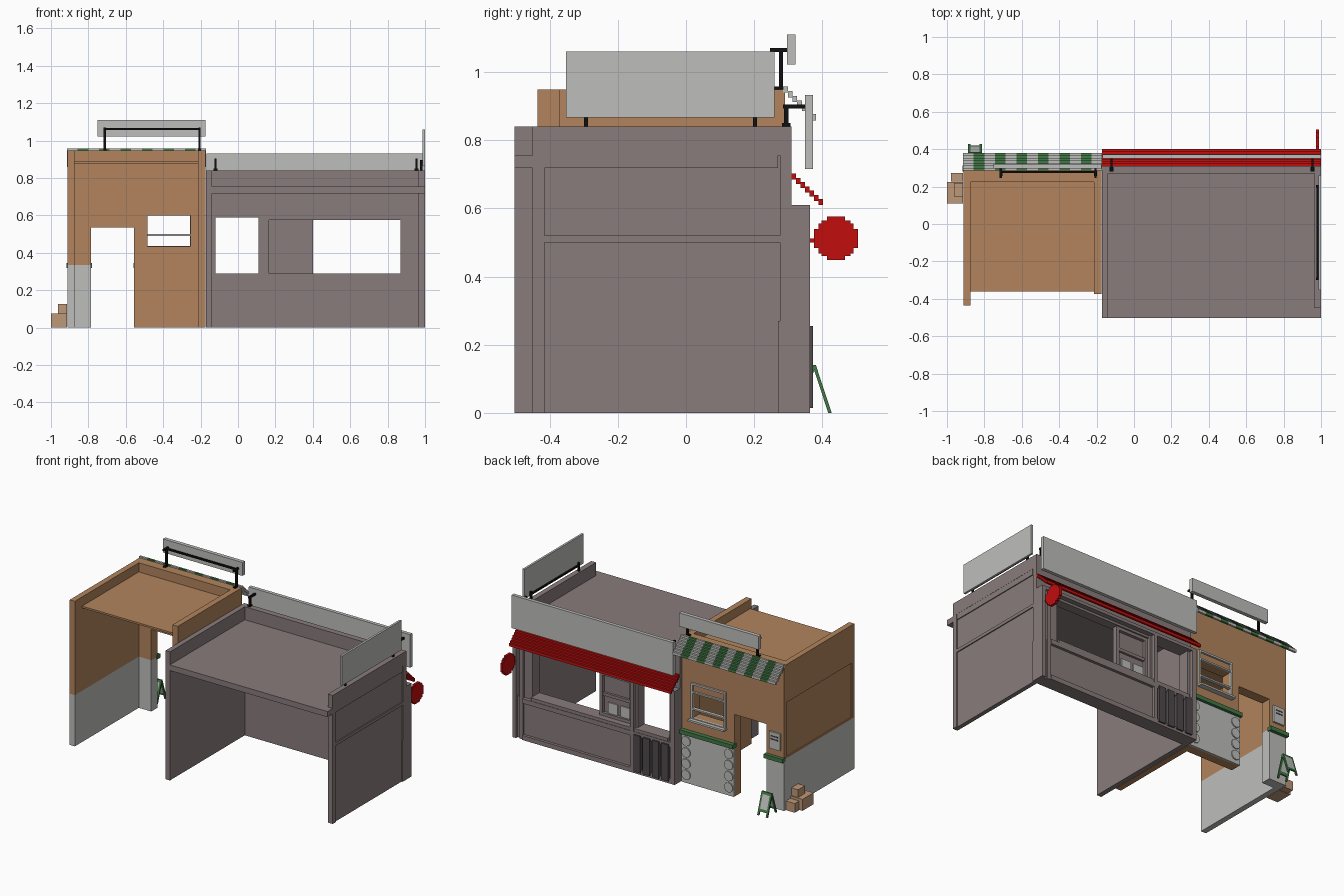
import bpy, bmesh, math
from mathutils import Matrix, Vector

cube = bpy.data.objects.get("Cube")
if cube:
    bpy.data.objects.remove(cube, do_unlink=True)


def material(name, r, g, b):
    lin = [((c / 255 + 0.055) / 1.055) ** 2.4 if c > 10 else c / 255 / 12.92 for c in (r, g, b)]
    m = bpy.data.materials.new(name)
    m.use_nodes = True
    m.diffuse_color = (*lin, 1)
    m.node_tree.nodes["Principled BSDF"].inputs["Base Color"].default_value = (*lin, 1)
    return m


BROWN = material("brown_plaster", 178, 132, 92)
TAUPE = material("taupe_wall", 137, 124, 124)
GREY = material("light_grey", 190, 190, 188)
RED = material("red", 193, 13, 13)
GREEN = material("green", 66, 120, 70)
BLACK = material("black_metal", 16, 16, 18)
TAN = material("cardboard", 190, 152, 120)
DARK = material("dark_slat", 80, 74, 76)


def finish(name, bm, mat):
    me = bpy.data.meshes.new(name)
    bmesh.ops.recalc_face_normals(bm, faces=bm.faces)
    bm.to_mesh(me)
    bm.free()
    me.materials.append(mat)
    ob = bpy.data.objects.new(name, me)
    bpy.context.collection.objects.link(ob)
    return ob


def boxes(name, mat, *items):
    """One object made of boxes, each (x0, x1, y0, y1, z0, z1)."""
    bm = bmesh.new()
    for x0, x1, y0, y1, z0, z1 in items:
        c = Vector((x0 + x1, y0 + y1, z0 + z1)) / 2
        s = Matrix.Diagonal((x1 - x0, y1 - y0, z1 - z0, 1))
        bmesh.ops.create_cube(bm, size=1, matrix=Matrix.Translation(c) @ s)
    return finish(name, bm, mat)


def extrude_x(name, mat, points, x0, x1):
    """Solid from a (y, z) outline swept along x."""
    bm = bmesh.new()
    face = bm.faces.new([bm.verts.new((x0, y, z)) for y, z in points])
    new = bmesh.ops.extrude_face_region(bm, geom=[face])["geom"]
    bmesh.ops.translate(bm, vec=(x1 - x0, 0, 0), verts=[v for v in new if isinstance(v, bmesh.types.BMVert)])
    return finish(name, bm, mat)


def frame(x0, x1, y0, y1, z0, z1, w):
    """Four bars around an upright rectangle."""
    return [(x0, x0 + w, y0, y1, z0, z1), (x1 - w, x1, y0, y1, z0, z1),
            (x0 + w, x1 - w, y0, y1, z0, z0 + w), (x0 + w, x1 - w, y0, y1, z1 - w, z1)]


def stairs(y, z, n, dy, dz, t):
    """Stepped awning outline falling away from the wall."""
    top, low = [], []
    for i in range(n):
        a, b, h = y + i * dy, y + (i + 1) * dy, z - i * dz
        top += [(a, h), (b, h)]
        low += [(a, h - t), (b, h - t)]
    return top + low[::-1]


# ---- Large shop: shell ----
boxes("large_left_wall", TAUPE, (-0.172, -0.14, -0.503, 0.31, 0, 0.84))
boxes("large_right_wall", TAUPE,
      (0.965, 0.993, -0.45, 0.31, 0, 0.84),
      (0.993, 1.0, -0.45, -0.415, 0, 0.84), (0.993, 1.0, 0.275, 0.31, 0, 0.84),
      (0.993, 1.0, -0.415, 0.275, 0.5, 0.52), (0.993, 1.0, -0.415, 0.275, 0.755, 0.84))
boxes("large_roof", TAUPE, (-0.14, 0.999, -0.503, 0.27, 0.718, 0.755))
boxes("large_front_wall", TAUPE,
      (-0.14, 0.965, 0.27, 0.309, 0.59, 0.84),
      (-0.172, 0.999, 0.27, 0.345, 0, 0.27),
      (-0.14, -0.12, 0.27, 0.34, 0.27, 0.59),
      (0.11, 0.165, 0.27, 0.34, 0.27, 0.59),
      (0.87, 0.965, 0.27, 0.34, 0.27, 0.59),
      (0.165, 0.87, 0.27, 0.33, 0.575, 0.59),
      (-0.12, 0.87, 0.27, 0.36, 0.27, 0.29))
boxes("facade_trim", TAUPE,
      (0.975, 1.0, 0.31, 0.363, 0, 0.61), (0.93, 0.955, 0.3, 0.355, 0, 0.59),
      (-0.172, 0.975, 0.3, 0.363, 0.59, 0.61),
      (-0.172, -0.14, 0.3, 0.363, 0, 0.59), (0.125, 0.15, 0.3, 0.363, 0, 0.59),
      (-0.14, 0.93, 0.34, 0.363, 0, 0.03), (-0.14, 0.93, 0.34, 0.363, 0.24, 0.27))

# Closed pane inside the wide window, with two notices
boxes("window_panel", TAUPE, (0.165, 0.4, 0.285, 0.3, 0.29, 0.575),
      *frame(0.165, 0.4, 0.3, 0.32, 0.29, 0.575, 0.02), (0.185, 0.38, 0.3, 0.315, 0.42, 0.44))
boxes("window_notices", GREY, (0.19, 0.26, 0.3, 0.307, 0.3, 0.38), (0.28, 0.35, 0.3, 0.307, 0.3, 0.38))
boxes("dark_slats", DARK, *[(x - 0.024, x + 0.024, 0.34, 0.373, 0.015, 0.255)
                            for x in (0.095, 0.028, -0.039, -0.106)])

# Red awning, hanging sign and signboards
extrude_x("red_awning", RED, stairs(0.309, 0.702, 7, 0.0132, 0.0125, 0.018), -0.172, 1.0)
quarter = [(0.064, 0.028), (0.052, 0.028), (0.052, 0.044), (0.042, 0.044), (0.042, 0.052), (0.026, 0.052), (0.026, 0.064)]
disc = []
for sy, sz in ((1, 1), (-1, 1), (-1, -1), (1, -1)):
    pts = quarter if sy * sz > 0 else quarter[::-1]
    disc += [(0.44 + sy * a, 0.512 + sz * b) for a, b in pts]
extrude_x("round_sign", RED, disc, 0.972, 0.988)
boxes("round_sign_arm", RED, (0.977, 0.983, 0.36, 0.38, 0.5, 0.512))
boxes("fascia_board", GREY, (-0.168, 1.0, 0.349, 0.372, 0.716, 0.932))
for i, x in enumerate((-0.12, 0.955)):
    boxes(f"fascia_bracket_{i + 1}", BLACK,
          (x - 0.006, x + 0.006, 0.288, 0.3, 0.84, 0.905),
          (x - 0.006, x + 0.006, 0.285, 0.349, 0.893, 0.905),
          (x - 0.01, x + 0.01, 0.282, 0.306, 0.84, 0.85))
boxes("side_board", GREY, (0.986, 1.0, -0.352, 0.26, 0.866, 1.06))
boxes("side_board_supports", BLACK,
      *[(0.974, 0.986, y - 0.006, y + 0.006, 0.838, 0.895) for y in (-0.293, 0.202)],
      (0.976, 0.986, -0.293, 0.202, 0.872, 0.882))

# ---- Small shop: shell ----
boxes("small_left_wall_base", GREY, (-0.912, -0.875, -0.435, 0.29, 0, 0.335),
      (-0.875, -0.785, 0.225, 0.29, 0, 0.335))
boxes("small_left_wall", BROWN,
      (-0.905, -0.875, -0.435, 0.29, 0.335, 0.948),
      (-0.912, -0.905, -0.435, -0.41, 0.335, 0.948), (-0.912, -0.905, 0.26, 0.29, 0.335, 0.948),
      (-0.912, -0.905, -0.41, 0.26, 0.335, 0.345), (-0.912, -0.905, -0.41, 0.26, 0.7, 0.948))
boxes("small_right_wall", BROWN, (-0.213, -0.174, -0.373, 0.29, 0, 0.948))
boxes("small_roof", BROWN, (-0.875, -0.213, -0.36, 0.225, 0.876, 0.888))
boxes("small_front_wall", BROWN,
      (-0.875, -0.785, 0.225, 0.29, 0.335, 0.535),
      (-0.555, -0.485, 0.225, 0.29, 0, 0.535),
      (-0.485, -0.213, 0.225, 0.29, 0, 0.435),
      (-0.255, -0.213, 0.225, 0.29, 0.435, 0.6),
      (-0.555, -0.485, 0.225, 0.29, 0.535, 0.6),
      (-0.875, -0.555, 0.225, 0.29, 0.535, 0.6),
      (-0.875, -0.213, 0.225, 0.29, 0.6, 0.948))

# Counter front with two columns of discs, green ledges
boxes("counter_front", GREY, (-0.555, -0.176, 0.285, 0.299, 0, 0.325))
bm = bmesh.new()
for x in (-0.52, -0.212):
    for k in range(4):
        m = Matrix.Translation((x, 0.302, 0.055 + 0.073 * k)) @ Matrix.Rotation(math.pi / 2, 4, "X")
        bmesh.ops.create_cone(bm, cap_ends=True, segments=10, radius1=0.032, radius2=0.032, depth=0.009, matrix=m)
finish("counter_discs", bm, GREY)
boxes("green_ledges", GREEN, (-0.56, -0.174, 0.28, 0.318, 0.32, 0.346), (-0.916, -0.78, 0.28, 0.312, 0.32, 0.346))

# Serving hatch with raised sash, and menu box beside the door
boxes("hatch_frame", GREY, *frame(-0.495, -0.245, 0.288, 0.302, 0.425, 0.665, 0.012),
      (-0.485, -0.255, 0.28, 0.302, 0.49, 0.5), (-0.485, -0.255, 0.288, 0.302, 0.6, 0.61),
      (-0.5, -0.24, 0.288, 0.325, 0.42, 0.432))
boxes("menu_box", GREY, (-0.89, -0.81, 0.288, 0.302, 0.39, 0.5))
boxes("menu_box_lines", DARK, *[(-0.875, -0.825, 0.3, 0.304, z, z + 0.008) for z in (0.45, 0.47)])

# Striped awning
outline = stairs(0.285, 0.957, 7, 0.0137, 0.0135, 0.018)
step = 0.745 / 13
for i in range(13):
    x = -0.915 + i * step
    extrude_x(f"awning_stripe_{i + 1}", GREEN if i % 2 else GREY, outline, x, x + step)

# Roof sign on two posts
boxes("roof_sign", GREY, (-0.75, -0.175, 0.296, 0.321, 1.022, 1.11))
posts = []
for x in (-0.712, -0.206):
    posts += [(x - 0.006, x + 0.006, 0.273, 0.285, 0.945, 1.07),
              (x - 0.006, x + 0.006, 0.247, 0.297, 1.059, 1.07),
              (x - 0.008, x + 0.008, 0.256, 0.29, 0.945, 0.957)]
boxes("roof_sign_posts", BLACK, *posts, (-0.712, -0.206, 0.274, 0.284, 1.057, 1.068))

# ---- Street items ----
def leaning(name, mat, sign, rects, y_off=0.0):
    """Board pieces (x0, x1, z0, z1) sheared outward toward the ground."""
    ob = boxes(name, mat, *[(a, b, -0.005, 0.005, c, d) for a, b, c, d in rects])
    for v in ob.data.vertices:
        v.co.y += 0.376 + sign * ((0.14 - v.co.z) * 0.33 + y_off)


legs = [(-0.887, -0.875, 0, 0.14), (-0.825, -0.813, 0, 0.14),
        (-0.875, -0.825, 0.125, 0.14), (-0.875, -0.825, 0.025, 0.04)]
for nm, s in (("front", 1), ("rear", -1)):
    leaning(f"sandwich_board_{nm}", GREEN, s, legs)
    leaning(f"sandwich_board_{nm}_panel", GREY, s, [(-0.875, -0.825, 0.04, 0.125)])

boxes("cardboard_box_1", TAN, (-1.0, -0.914, 0.11, 0.225, 0, 0.075))
boxes("cardboard_box_2", TAN, (-0.978, -0.914, 0.228, 0.273, 0, 0.06))
boxes("cardboard_box_3", TAN, (-0.963, -0.914, 0.147, 0.218, 0.075, 0.125))
